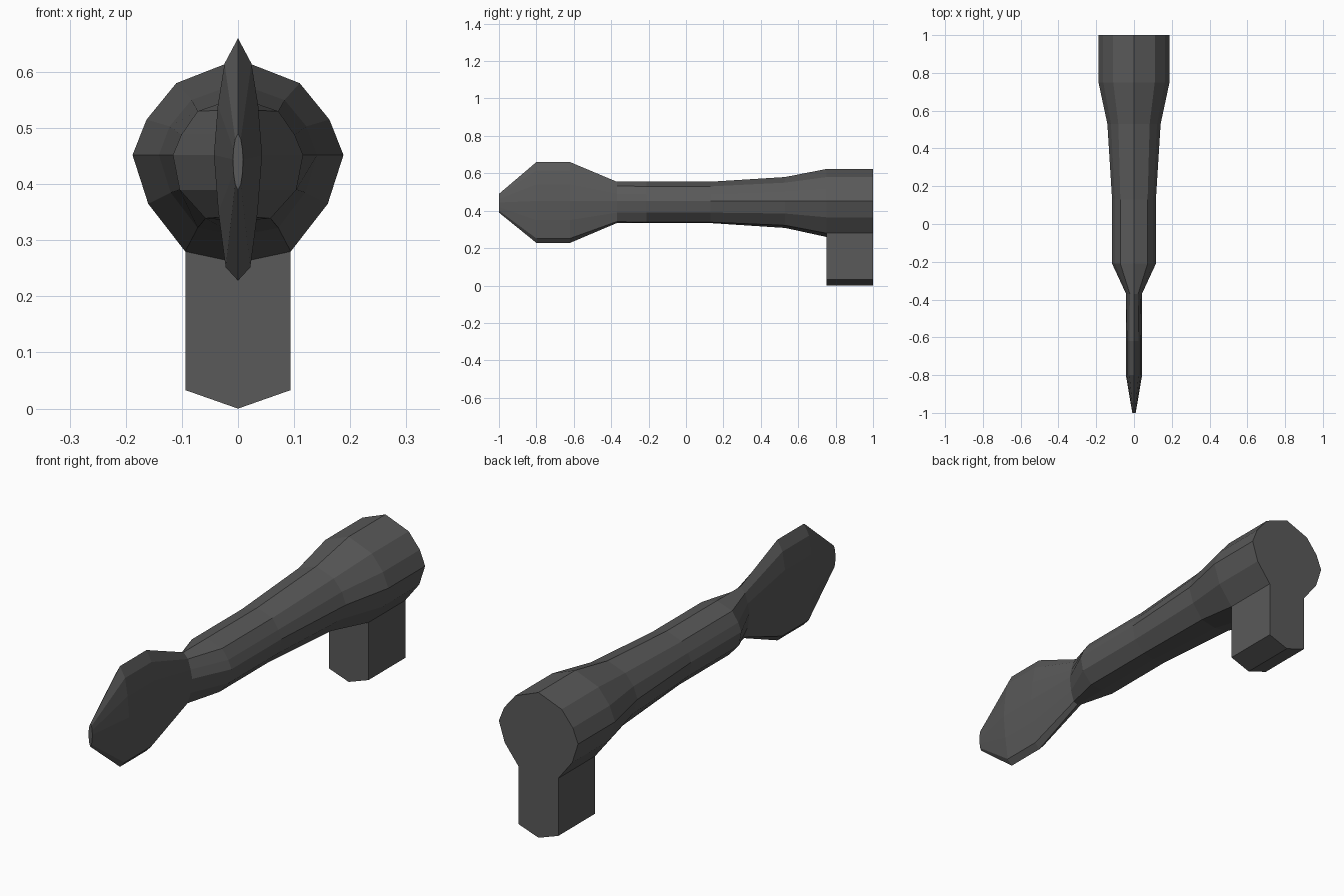
import bpy, bmesh

if "Cube" in bpy.data.objects:
    bpy.data.objects.remove(bpy.data.objects["Cube"])

# Right half cross-sections (x, z), from top round to bottom
BUTT = [(0, .623), (.11, .58), (.163, .515), (.188, .452), (.16, .365), (.094, .28), (0, .26)]
TAPER = [(0, .58), (.083, .55), (.122, .503), (.141, .452), (.12, .385), (.072, .322), (0, .308)]
GRIP = [(0, .555), (.072, .53), (.101, .488), (.116, .452), (.104, .39), (.058, .339), (0, .334)]
NECK = [(0, .555), (.022, .532), (.034, .49), (.042, .452), (.035, .39), (.02, .342), (0, .334)]
BLADE = [(0, .66), (.024, .615), (.036, .54), (.043, .452), (.035, .35), (.022, .252), (0, .228)]
TIP = [(0, .49), (.005, .48), (.008, .462), (.009, .444), (.008, .42), (.005, .4), (0, .39)]

# Stations along the length
STATIONS = [(1, BUTT), (.75, BUTT), (.53, TAPER), (.13, GRIP), (-.21, GRIP),
            (-.37, NECK), (-.62, BLADE), (-.8, BLADE), (-1, TIP)]


def full_ring(bm, y, half):
    """Mirror a half section across x = 0 into a closed ring."""
    outline = half + [(-x, z) for x, z in reversed(half[1:-1])]
    return [bm.verts.new((x, y, z)) for x, z in outline]


bm = bmesh.new()
rings = [full_ring(bm, y, half) for y, half in STATIONS]

# Skin of grip and blade
count = len(rings[0])
post_base = []
for i, (a, b) in enumerate(zip(rings, rings[1:])):
    for k in range(count):
        n = (k + 1) % count
        face = bm.faces.new((a[k], a[n], b[n], b[k]))
        if i == 0 and k in (5, 6):
            post_base.append(face)
bm.faces.new(rings[0])
bm.faces.new(rings[-1])
bmesh.ops.recalc_face_normals(bm, faces=bm.faces)

# Post pulled down from the underside of the butt, ending in a shallow V
result = bmesh.ops.extrude_face_region(bm, geom=post_base)
for v in result["geom"]:
    if isinstance(v, bmesh.types.BMVert):
        v.co.z = 0 if abs(v.co.x) < .01 else .033
for f in post_base:
    if f.is_valid:
        bm.faces.remove(f)
bmesh.ops.recalc_face_normals(bm, faces=bm.faces)

mesh = bpy.data.meshes.new("lever_handle")
bm.to_mesh(mesh)
bm.free()
handle = bpy.data.objects.new("lever_handle", mesh)
bpy.context.collection.objects.link(handle)

# Dark metal
dark = bpy.data.materials.new("dark_metal")
dark.diffuse_color = (.1, .1, .1, 1)
dark.use_nodes = True
dark.node_tree.nodes["Principled BSDF"].inputs["Base Color"].default_value = dark.diffuse_color
mesh.materials.append(dark)
